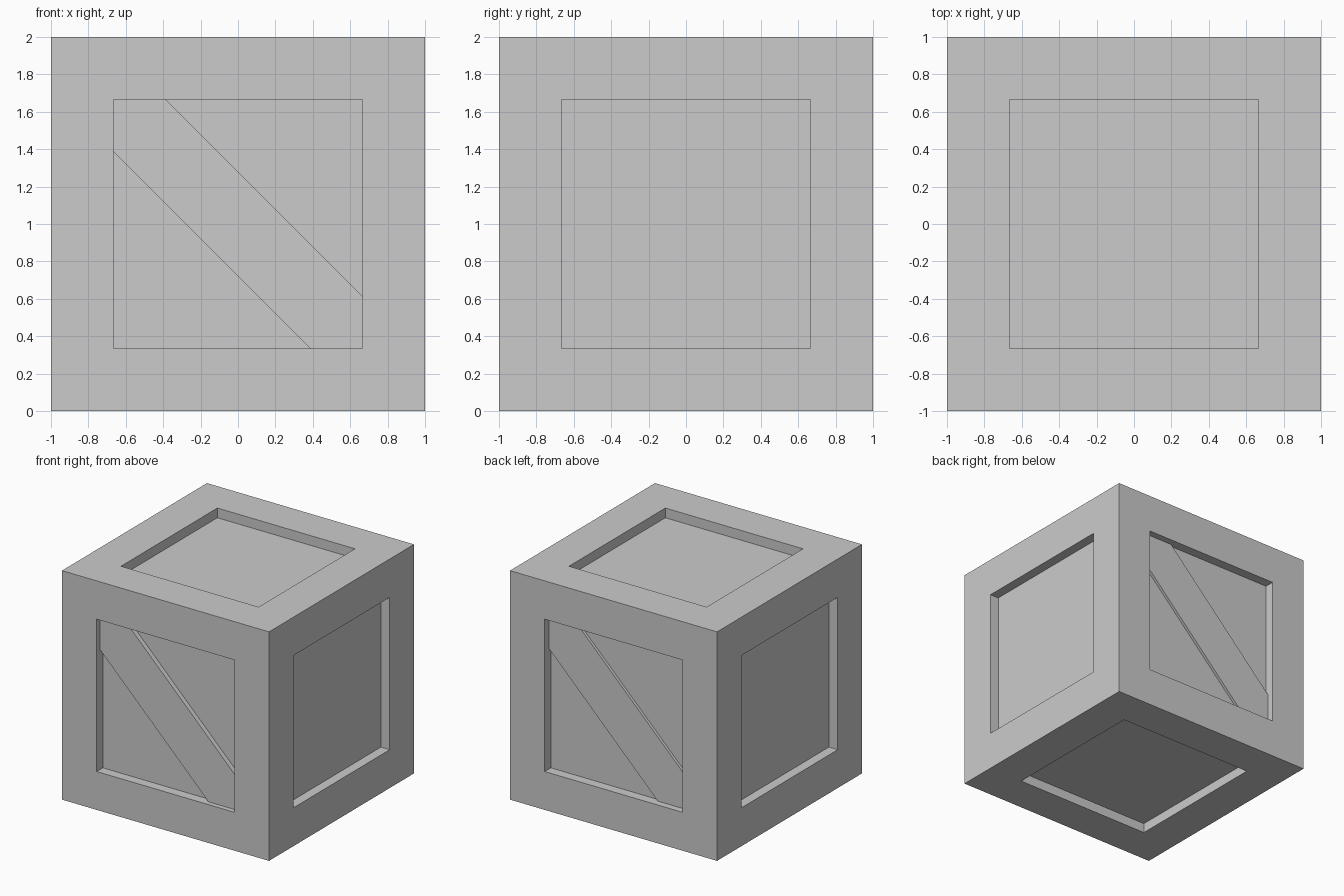
import bpy, bmesh
from mathutils import Matrix
from math import pi

if "Cube" in bpy.data.objects:
    bpy.data.objects.remove(bpy.data.objects["Cube"])

HALF = 0.665      # half width of each recessed panel
DEPTH = 0.085     # depth of the recesses
CUT = 0.28        # corner length covered by the diagonal planks


def add_object(name, bm):
    bmesh.ops.recalc_face_normals(bm, faces=bm.faces[:])
    mesh = bpy.data.meshes.new(name)
    bm.to_mesh(mesh)
    bm.free()
    obj = bpy.data.objects.new(name, mesh)
    bpy.context.collection.objects.link(obj)
    return obj


# Crate body: a cube with a square recess on all six sides
bm = bmesh.new()
bmesh.ops.create_cube(bm, size=2, matrix=Matrix.Translation((0, 0, 1)))
bm.normal_update()
panels = bm.faces[:]
bmesh.ops.inset_individual(bm, faces=panels, thickness=1 - HALF, use_even_offset=True)
normals = [f.normal.copy() for f in panels]
extruded = bmesh.ops.extrude_discrete_faces(bm, faces=panels)["faces"]
for face in extruded:
    bmesh.ops.translate(bm, verts=face.verts[:], vec=-face.normal * DEPTH)
add_object("crate_body", bm)


# Diagonal plank filling two opposite corners of a recess
def diagonal_plank(name, recess, turn):
    h, c = HALF, HALF - CUT
    outline = [(-h, c), (-h, h), (-c, h), (h, -c), (h, -h), (c, -h)]
    bm = bmesh.new()
    face = bm.faces.new([bm.verts.new((x, -1 + recess, z)) for x, z in outline])
    new = bmesh.ops.extrude_face_region(bm, geom=[face], use_keep_orig=True)["geom"]
    verts = [v for v in new if isinstance(v, bmesh.types.BMVert)]
    bmesh.ops.translate(bm, verts=verts, vec=(0, DEPTH - recess, 0))
    bmesh.ops.transform(bm, verts=bm.verts[:],
                        matrix=Matrix.Translation((0, 0, 1)) @ Matrix.Rotation(turn, 4, "Z"))
    add_object(name, bm)


diagonal_plank("front_plank", 0.043, 0)
diagonal_plank("back_plank", 0.06, pi)
